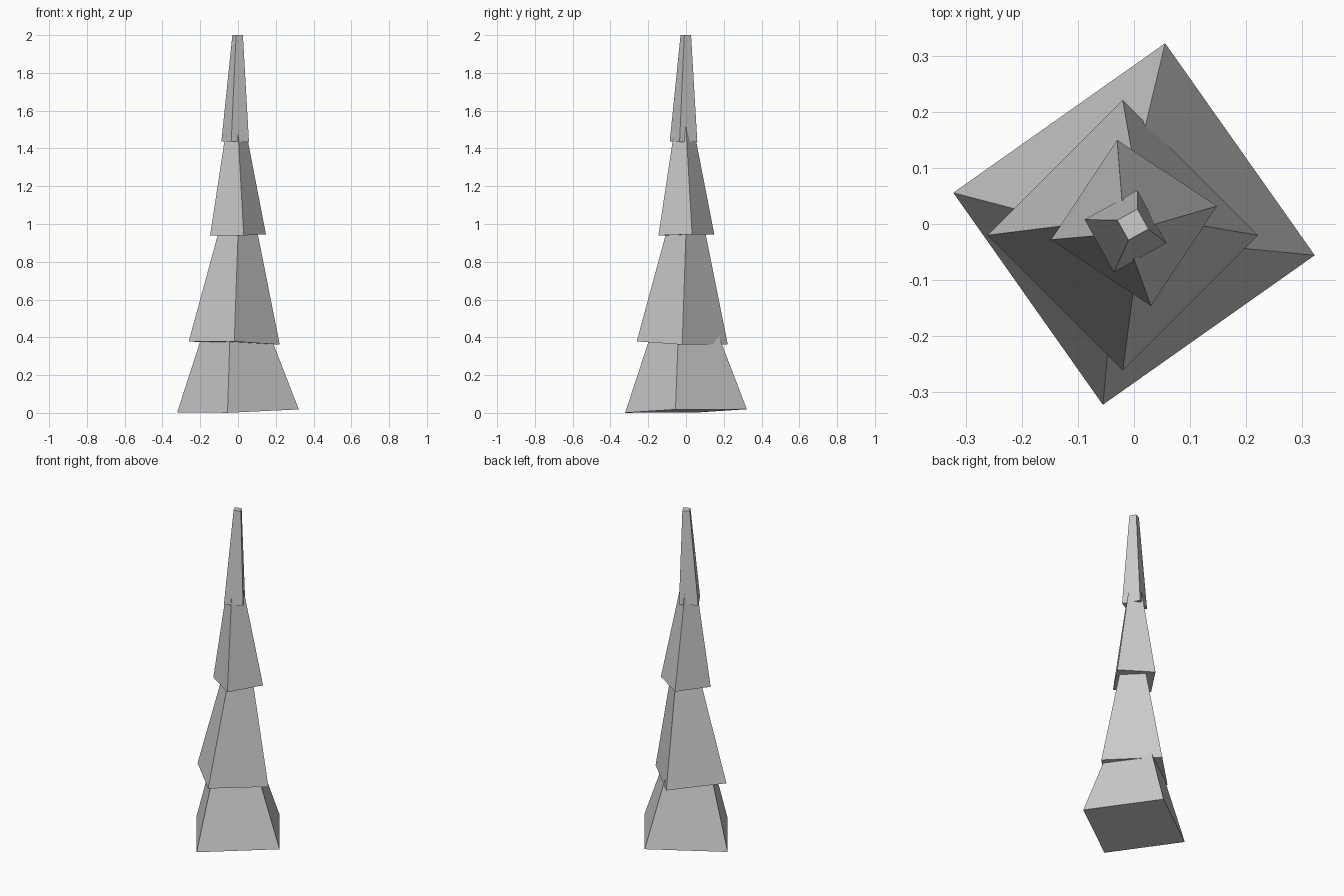
import bpy
import bmesh
from math import radians
from mathutils import Matrix, Vector

cube = bpy.data.objects.get("Cube")
if cube:
    bpy.data.objects.remove(cube, do_unlink=True)

# One plain grey for every tier
GREY = (0.6, 0.6, 0.6, 1.0)
grey = bpy.data.materials.new("plain grey")
grey.use_nodes = True
grey.diffuse_color = GREY
for node in grey.node_tree.nodes:
    if node.type == 'BSDF_PRINCIPLED':
        node.inputs["Base Color"].default_value = GREY


def tier(name, base, top, base_radius, top_radius, twist):
    """Four-sided tapered block along a slightly leaning axis."""
    base, top = Vector(base), Vector(top)
    axis = top - base
    lean = Vector((0, 0, 1)).rotation_difference(axis).to_matrix().to_4x4()
    place = (Matrix.Translation((base + top) / 2) @ lean
             @ Matrix.Rotation(radians(twist), 4, 'Z'))
    bm = bmesh.new()
    bmesh.ops.create_cone(bm, cap_ends=True, segments=4, radius1=base_radius,
                          radius2=top_radius, depth=axis.length, matrix=place)
    bmesh.ops.recalc_face_normals(bm, faces=bm.faces)
    mesh = bpy.data.meshes.new(name)
    bm.to_mesh(mesh)
    bm.free()
    mesh.materials.append(grey)
    obj = bpy.data.objects.new(name, mesh)
    bpy.context.collection.objects.link(obj)
    return obj


# Stacked tiers, each overlapping the one below
tier("bottom_tier", (0, 0, 0.01), (-0.016, -0.013, 0.55), 0.327, 0.132, -9.8)
tier("lower_middle_tier", (-0.02, -0.02, 0.37), (0.004, 0.003, 1.05), 0.241, 0.081, 0)
tier("upper_middle_tier", (0, 0.002, 0.942), (-0.013, -0.012, 1.6), 0.151, 0.035, 11.5)
tier("top_tier", (-0.015, -0.013, 1.435), (-0.002, -0.001, 2), 0.076, 0.029, -16)
